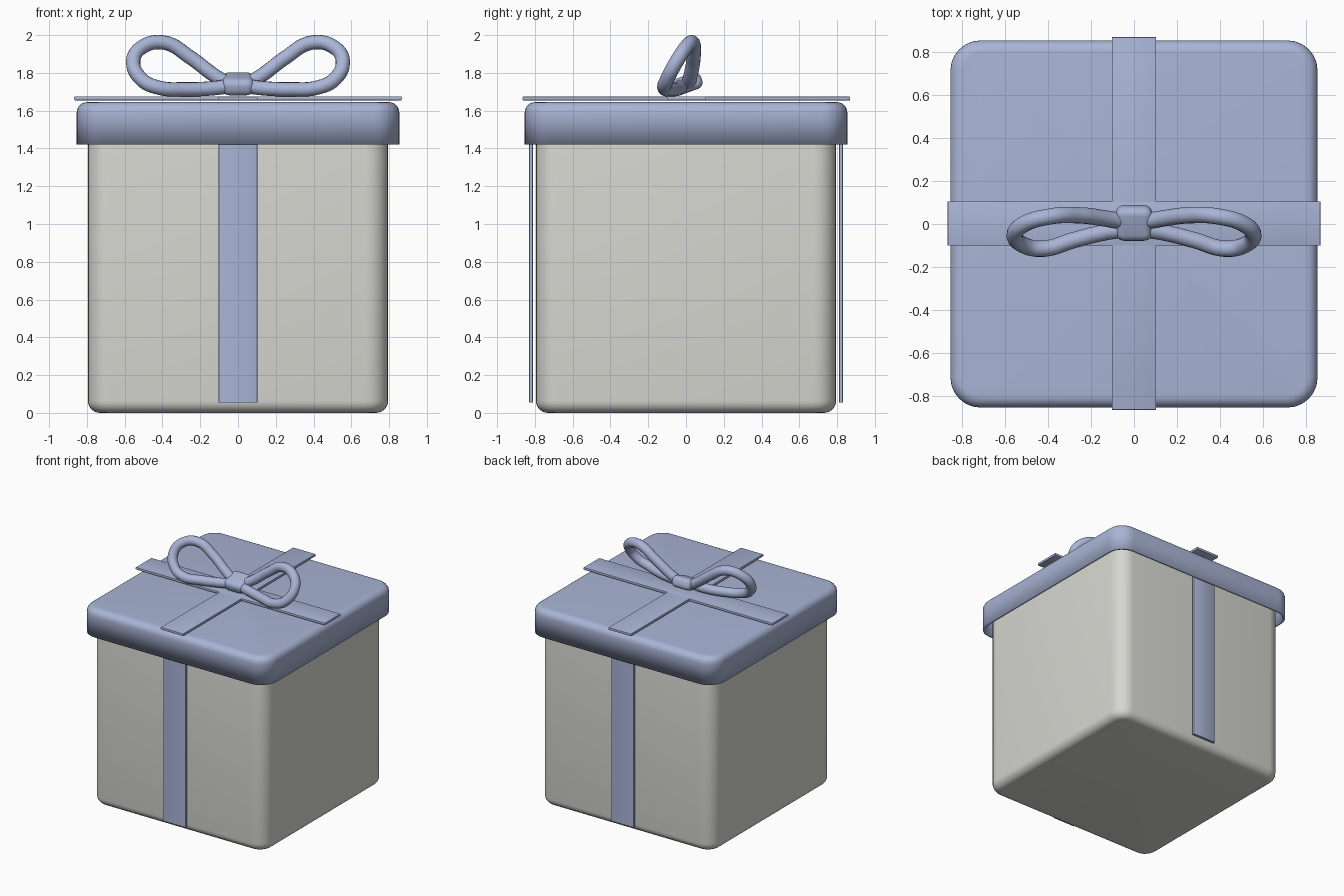
import bpy, bmesh, math
from mathutils import Matrix

if "Cube" in bpy.data.objects:
    bpy.data.objects.remove(bpy.data.objects["Cube"])


def material(name, rgb):
    m = bpy.data.materials.new(name)
    m.use_nodes = True
    m.diffuse_color = (*rgb, 1)
    m.node_tree.nodes["Principled BSDF"].inputs["Base Color"].default_value = (*rgb, 1)
    return m


BLUE = material("soft blue", (0.40, 0.46, 0.67))
GREY = material("warm pale grey", (0.68, 0.68, 0.64))


def finish(ob, mat, angle=35):
    ob.data.materials.append(mat)
    bpy.ops.object.select_all(action="DESELECT")
    bpy.context.view_layer.objects.active = ob
    ob.select_set(True)
    bpy.ops.object.shade_smooth_by_angle(angle=math.radians(angle))
    return ob


def level(edge, side):
    """True when an edge lies flat on the top (1) or bottom (-1) of the unit box."""
    return all(v.co.z * side > 0 for v in edge.verts)


def rounded_box(name, size, centre, mat, corner=0, top=0, bottom=0, segs=6,
                open_bottom=False, tilt=0):
    """Box with rounded upright edges, then rounded top and bottom rims."""
    bm = bmesh.new()
    bmesh.ops.create_cube(bm, size=1)
    bmesh.ops.scale(bm, vec=size, verts=bm.verts)

    def bevel(edges, radius):
        if radius:
            bmesh.ops.bevel(bm, geom=edges, offset=radius, segments=segs,
                            profile=0.5, affect="EDGES", clamp_overlap=True)

    bevel([e for e in bm.edges if not level(e, 1) and not level(e, -1)], corner)
    bm.normal_update()
    for side, radius in ((1, top), (-1, bottom)):
        cap = max(bm.faces, key=lambda f: f.normal.z * side)
        bevel(list(cap.edges), radius)
        bm.normal_update()
    if open_bottom:
        cap = min(bm.faces, key=lambda f: f.normal.z)
        bmesh.ops.delete(bm, geom=[cap], context="FACES")
    bmesh.ops.rotate(bm, verts=bm.verts, cent=(0, 0, 0),
                     matrix=Matrix.Rotation(math.radians(tilt), 3, "X"))
    me = bpy.data.meshes.new(name)
    bm.to_mesh(me)
    bm.free()
    ob = bpy.data.objects.new(name, me)
    ob.location = centre
    bpy.context.collection.objects.link(ob)
    return finish(ob, mat)


# Box body
rounded_box("box_body", (1.59, 1.59, 1.6), (0, 0, 0.8), GREY,
            corner=0.12, top=0.04, bottom=0.065)

# Hollow lid with a thin wall
lid = rounded_box("lid", (1.708, 1.708, 0.225), (0, 0, 1.5325), BLUE,
                  corner=0.14, top=0.055, open_bottom=True)
wall = lid.modifiers.new("wall", "SOLIDIFY")
wall.thickness = 0.02
wall.offset = -1

# Ribbons lying across the lid
WIDTH = 0.206
rounded_box("lid_ribbon_across", (1.734, WIDTH, 0.02), (0, 0.002, 1.665), BLUE,
            top=0.004, bottom=0.004, segs=2)
rounded_box("lid_ribbon_along", (WIDTH, 1.734, 0.02), (0, 0.002, 1.664), BLUE,
            top=0.004, bottom=0.004, segs=2)

# Upright ribbons on front and back
for name, y in (("front_ribbon", -0.821), ("back_ribbon", 0.821)):
    rounded_box(name, (WIDTH, 0.02, 1.53), (0, y, 0.82), BLUE,
                corner=0.004, segs=2)

# Bow loops
LOOP = [(0.05, 0.012, 1.74), (0.13, 0.025, 1.79), (0.25, 0.04, 1.88),
        (0.39, 0.035, 1.96), (0.51, 0.0, 1.935), (0.555, -0.05, 1.86),
        (0.51, -0.10, 1.765), (0.42, -0.115, 1.722), (0.28, -0.075, 1.713),
        (0.14, -0.04, 1.718), (0.04, -0.025, 1.73)]

for name, side in (("left_bow_loop", 1), ("right_bow_loop", -1)):
    cu = bpy.data.curves.new(name, "CURVE")
    cu.dimensions = "3D"
    cu.bevel_depth = 0.038
    cu.bevel_resolution = 5
    cu.resolution_u = 8
    cu.use_fill_caps = True
    sp = cu.splines.new("BEZIER")
    sp.bezier_points.add(len(LOOP) - 1)
    for p, (x, y, z) in zip(sp.bezier_points, LOOP):
        p.co = (x * side, y, z)
        p.handle_left_type = p.handle_right_type = "AUTO"
    ob = bpy.data.objects.new(name, cu)
    bpy.context.collection.objects.link(ob)
    bpy.ops.object.select_all(action="DESELECT")
    bpy.context.view_layer.objects.active = ob
    ob.select_set(True)
    bpy.ops.object.convert(target="MESH")
    finish(bpy.context.object, BLUE, 50)

# Bow knot
rounded_box("bow_knot", (0.172, 0.165, 0.09), (0, 0.005, 1.742), BLUE,
            corner=0.04, top=0.035, bottom=0.035, segs=5, tilt=20)
